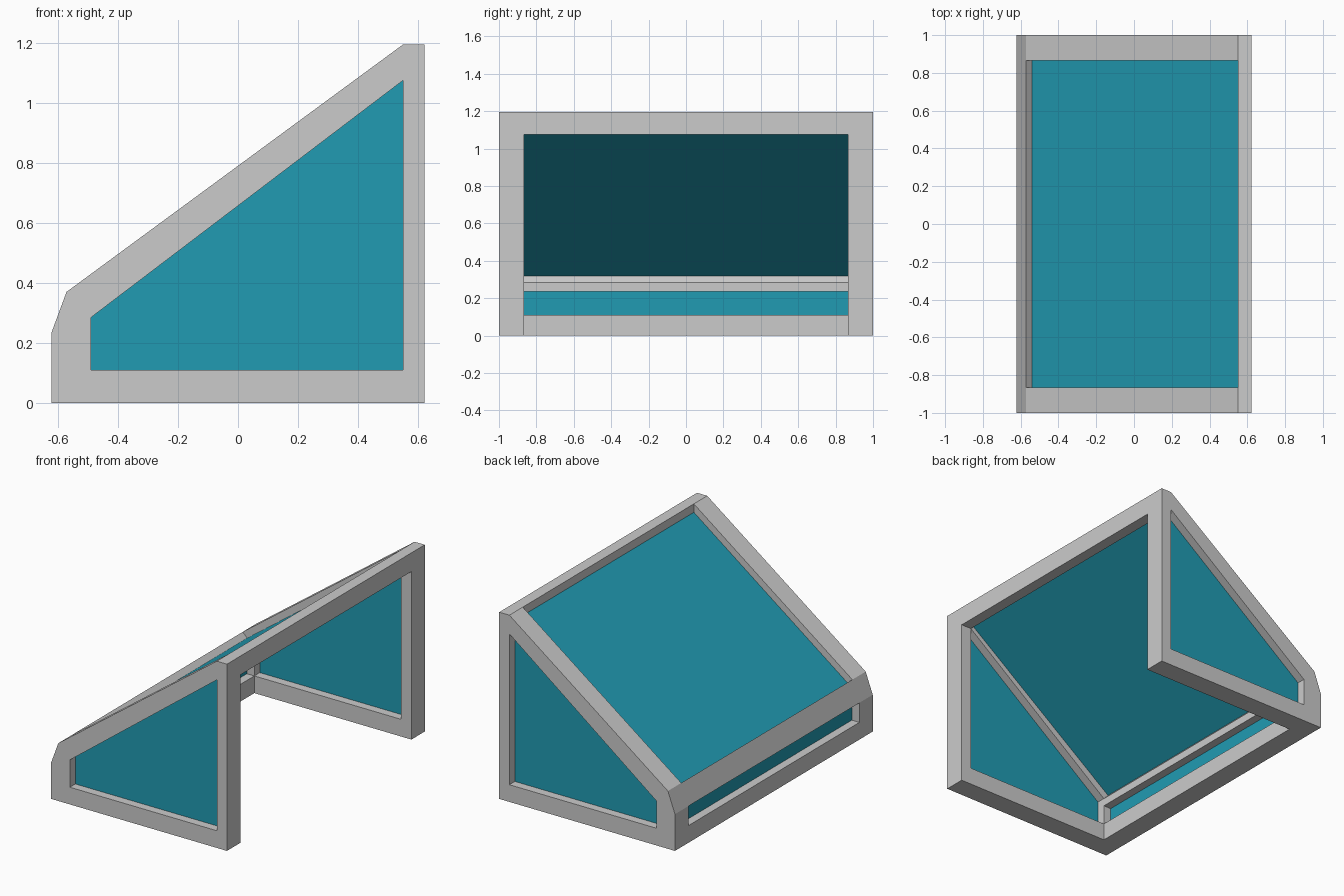
import bpy, bmesh

if "Cube" in bpy.data.objects:
    bpy.data.objects.remove(bpy.data.objects["Cube"])

glass = bpy.data.materials.new("teal_glass")
glass.diffuse_color = (0.015, 0.33, 0.45, 1)
glass.use_nodes = True
glass.node_tree.nodes["Principled BSDF"].inputs["Base Color"].default_value = glass.diffuse_color


def prism(name, profile, y0, y1, hole=None, mat=None):
    """Extrude an x-z profile, optionally with a hole, from y0 to y1."""
    bm = bmesh.new()
    edges = []
    for loop in filter(None, (profile, hole)):
        vs = [bm.verts.new((x, y0, z)) for x, z in loop]
        edges += [bm.edges.new((vs[i - 1], vs[i])) for i in range(len(vs))]
    if hole:
        bmesh.ops.triangle_fill(bm, edges=edges, use_beauty=True)
    else:
        bm.faces.new(vs)
    ext = bmesh.ops.extrude_face_region(bm, geom=bm.faces[:])
    top = [v for v in ext["geom"] if isinstance(v, bmesh.types.BMVert)]
    bmesh.ops.translate(bm, verts=top, vec=(0, y1 - y0, 0))
    bmesh.ops.recalc_face_normals(bm, faces=bm.faces[:])
    me = bpy.data.meshes.new(name)
    bm.to_mesh(me)
    bm.free()
    if mat:
        me.materials.append(mat)
    ob = bpy.data.objects.new(name, me)
    bpy.context.collection.objects.link(ob)
    return ob


def rect(x0, x1, z0, z1):
    return [(x0, z0), (x1, z0), (x1, z1), (x0, z1)]


W = 0.865  # inner face of the side frames

side = [(-0.622, 0), (0.622, 0), (0.622, 1.195), (0.55, 1.195),
        (-0.572, 0.37), (-0.622, 0.235)]
window = [(-0.49, 0.11), (0.55, 0.11), (0.55, 1.075), (-0.49, 0.285)]

# Side frames with recessed panes
for label, s in (("front", -1), ("back", 1)):
    prism(label + "_side_frame", side, *sorted((s * W, s)), hole=window)
    prism(label + "_side_pane", window, *sorted((s * 0.92, s * 0.945)), mat=glass)

# Cross bars joining the side frames
prism("top_bar", rect(0.55, 0.622, 1.075, 1.195), -W, W)
prism("sill_bar", rect(-0.622, -0.49, 0, 0.11), -W, W)
prism("eave_bar", [(-0.622, 0.235), (-0.49, 0.235), (-0.49, 0.285),
                   (-0.572, 0.37)], -W, W)

# Sloping roof pane and low eave pane
prism("roof_pane", [(-0.541, 0.338), (-0.523, 0.319), (0.55, 1.11),
                    (0.55, 1.141)], -W, W, mat=glass)
prism("eave_pane", rect(-0.568, -0.543, 0.11, 0.235), -W, W, mat=glass)
